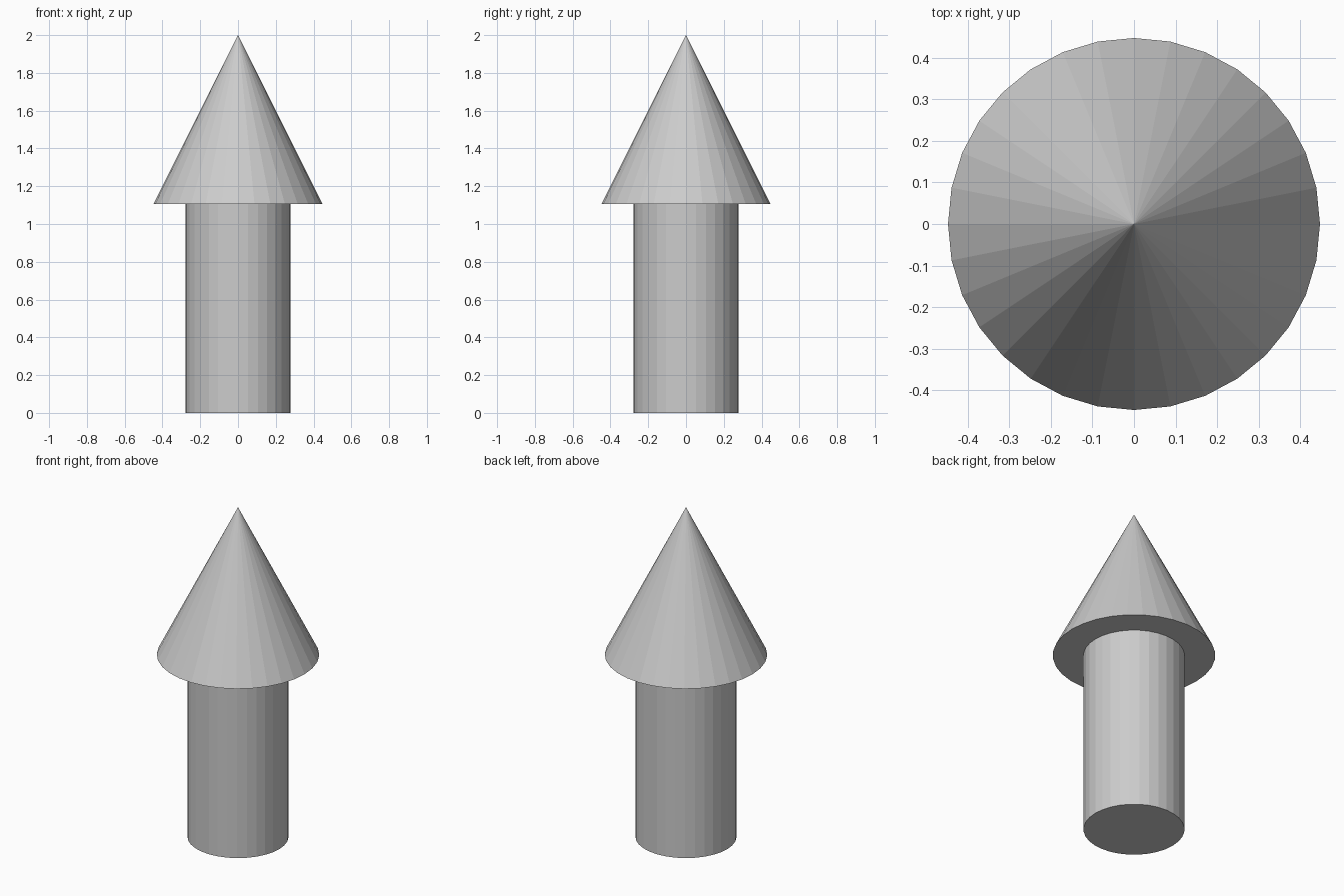
import bpy

if "Cube" in bpy.data.objects:
    bpy.data.objects.remove(bpy.data.objects["Cube"])

SIDES = 32
BASE_Z = 1.106   # height where the cone meets the shaft
TOP_Z = 2.0

# Straight shaft standing on the ground
bpy.ops.mesh.primitive_cylinder_add(vertices=SIDES, radius=0.278, depth=BASE_Z,
                                    location=(0, 0, BASE_Z / 2))
bpy.context.object.name = "shaft"

# Pointed cone with a flat, overhanging underside
bpy.ops.mesh.primitive_cone_add(vertices=SIDES, radius1=0.447, radius2=0,
                                depth=TOP_Z - BASE_Z,
                                location=(0, 0, (BASE_Z + TOP_Z) / 2))
bpy.context.object.name = "cone_top"
